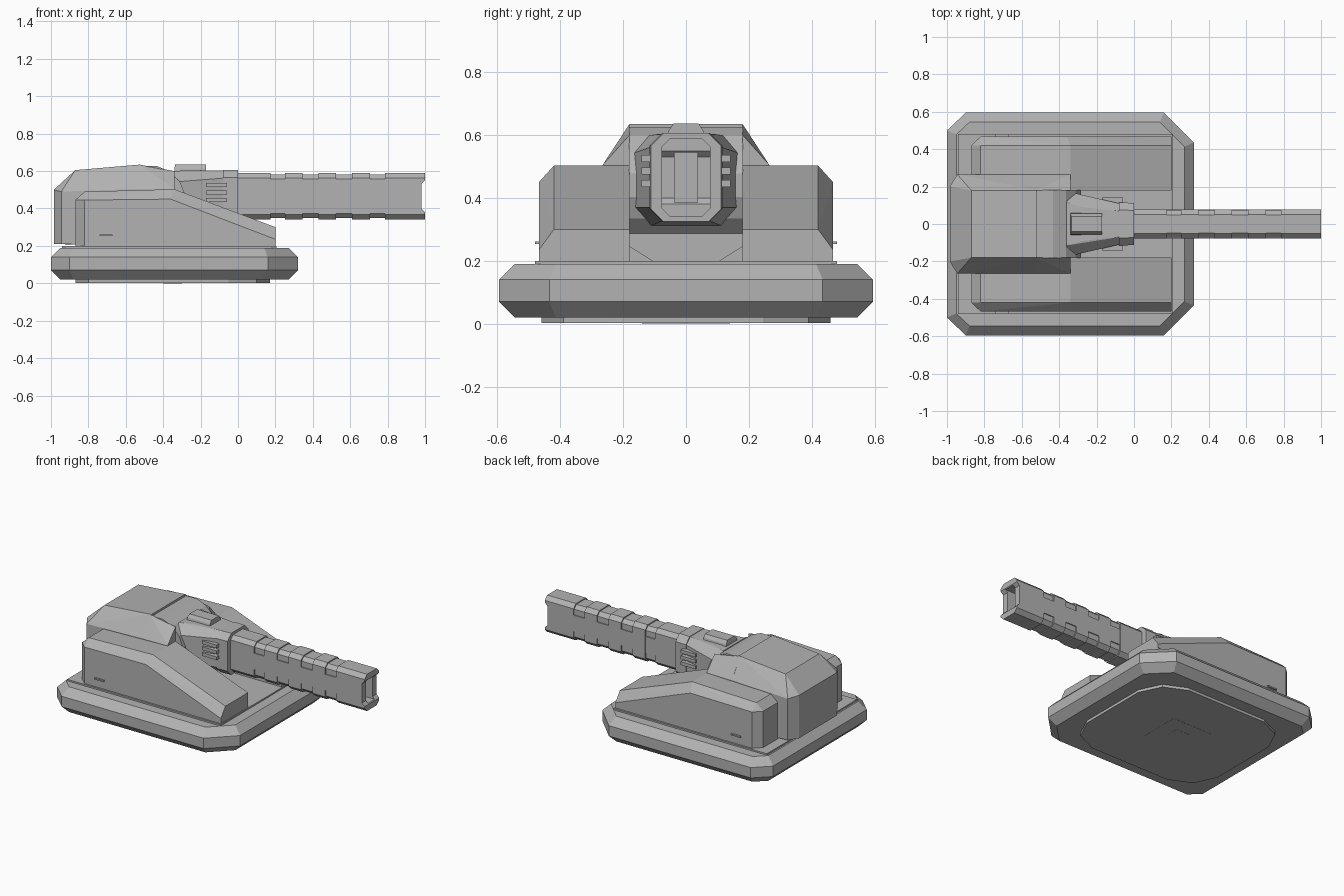
import bpy, bmesh, math

if "Cube" in bpy.data.objects:
    bpy.data.objects.remove(bpy.data.objects["Cube"])

grey = bpy.data.materials.new("armour grey")
grey.diffuse_color = (0.45, 0.45, 0.45, 1)
grey.use_nodes = True
grey.node_tree.nodes["Principled BSDF"].inputs["Base Color"].default_value = grey.diffuse_color


def solid(name, pts, sym=False, flip=False):
    """Convex flat-faced solid; sym mirrors points across y, flip makes the other-side copy."""
    if sym:
        pts = [(x, s * y, z) for x, y, z in pts for s in (1, -1)]
    if flip:
        pts = [(x, -y, z) for x, y, z in pts]
    bm = bmesh.new()
    for p in pts:
        bm.verts.new(p)
    r = bmesh.ops.convex_hull(bm, input=bm.verts[:])
    junk = [v for v in set(r["geom_interior"] + r["geom_unused"])
            if isinstance(v, bmesh.types.BMVert) and v.is_valid]
    bmesh.ops.delete(bm, geom=junk, context='VERTS')
    bmesh.ops.dissolve_limit(bm, angle_limit=0.01, verts=bm.verts[:], edges=bm.edges[:])
    bmesh.ops.recalc_face_normals(bm, faces=bm.faces[:])
    me = bpy.data.meshes.new(name)
    bm.to_mesh(me)
    bm.free()
    me.materials.append(grey)
    ob = bpy.data.objects.new(name, me)
    bpy.context.collection.objects.link(ob)
    return ob


def box(name, x0, x1, y0, y1, z0, z1):
    return solid(name, [(x, y, z) for x in (x0, x1) for y in (y0, y1) for z in (z0, z1)])


def octo(x, hy, z0, z1, c):
    """Half of an eight-sided section across the gun."""
    return [(x, hy, z0 + c), (x, hy, z1 - c), (x, hy - c, z0), (x, hy - c, z1)]


# base slab: eight-sided outline with bevelled rim
def outline(d, z):
    k = d * 0.42
    return [(-1 + d, 0.5 - k, z), (-0.9 + k, 0.595 - d, z),
            (0.16 - k, 0.595 - d, z), (0.32 - d, 0.435 - k, z)]

solid("base_slab", outline(0.05, 0.02) + outline(0, 0.07) + outline(0, 0.14) + outline(0.05, 0.19), True)

# underside foot and its centre plates
foot = [(0.52, 0.245), (0.45, 0.39), (0.3, 0.46)]
solid("base_foot", [(-0.35 + s * x, y, z) for x, y in foot for s in (1, -1) for z in (0.002, 0.03)], True)
box("foot_hatch", -0.5, -0.2, -0.14, 0.14, 0.001, 0.01)
box("foot_plug", -0.4, -0.3, -0.05, 0.05, 0, 0.01)

# deck under the superstructure
box("deck", -0.94, 0.205, -0.48, 0.48, 0.185, 0.2)

# side armour housings with handles
for side, f in (("left", False), ("right", True)):
    solid("side_armour_" + side, [
        (-0.87, 0.18, 0.195), (-0.87, 0.42, 0.195), (-0.82, 0.468, 0.195),
        (-0.87, 0.18, 0.445), (-0.87, 0.42, 0.445), (-0.82, 0.468, 0.445),
        (-0.82, 0.18, 0.49), (-0.82, 0.42, 0.49),
        (-0.34, 0.18, 0.503), (-0.34, 0.42, 0.503), (-0.36, 0.468, 0.45),
        (0.2, 0.18, 0.3), (0.2, 0.42, 0.3), (0.2, 0.468, 0.235),
        (0.2, 0.18, 0.195), (0.2, 0.468, 0.195)], flip=f)
    s = -1 if f else 1
    box("handle_" + side, -0.74, -0.67, s * 0.46, s * 0.48, 0.253, 0.262)
    # cheek beside the trunnion drum
    solid("cheek_" + side, [(-0.53, 0.18, 0.635), (-0.34, 0.18, 0.6), (-0.34, 0.265, 0.505),
          (-0.53, 0.265, 0.505)] + [(x, y, 0.25) for x in (-0.53, -0.34) for y in (0.18, 0.265)], flip=f)

# central turret body
solid("turret_body", [
    (-0.985, 0.2, 0.21), (-0.945, 0.265, 0.21), (-0.985, 0.2, 0.5), (-0.945, 0.265, 0.49),
    (-0.87, 0.18, 0.605), (-0.52, 0.18, 0.635), (-0.52, 0.265, 0.505), (-0.52, 0.265, 0.2)], True)
solid("turret_neck", [(x, y, z) for x in (-0.55, -0.36)
      for y, z in ((0.18, 0.3), (0.18, 0.245), (0.1, 0.195))], True)

# trunnion drum
solid("trunnion_drum", [(-0.47 + 0.19 * math.cos(a), 0.182, 0.44 + 0.19 * math.sin(a))
      for a in (math.tau * (i + 0.5) / 16 for i in range(16))], True)

# mantlet, collar, side fins and top sight
solid("mantlet", octo(-0.36, 0.175, 0.31, 0.6, 0.06) + octo(-0.27, 0.14, 0.325, 0.603, 0.05)
      + octo(-0.07, 0.108, 0.33, 0.603, 0.04), True)
solid("collar", octo(-0.08, 0.116, 0.325, 0.606, 0.04) + octo(0, 0.112, 0.325, 0.606, 0.04), True)
for s in (1, -1):
    for i in range(3):
        z = 0.435 + 0.04 * i
        box("mantlet_fin", -0.17, -0.06, s * 0.09, s * 0.142, z, z + 0.022)
solid("top_sight", [(-0.34, 0.06, 0.59), (-0.17, 0.06, 0.59), (-0.34, 0.055, 0.615), (-0.17, 0.055, 0.615),
                    (-0.335, 0.04, 0.636), (-0.17, 0.04, 0.636)], True)

# barrel core with raised bands and side strips
barrel = [solid("barrel_core", octo(-0.02, 0.071, 0.348, 0.582, 0.024) + octo(1, 0.071, 0.348, 0.582, 0.024), True)]
for a, b in ((0, 0.175), (0.25, 0.345), (0.43, 0.525), (0.61, 0.705), (0.785, 1)):
    barrel.append(solid("barrel_band", octo(a, 0.078, 0.341, 0.589, 0.026) + octo(b, 0.078, 0.341, 0.589, 0.026), True))
strips = solid("barrel_side_strip", [(x, 0.0775, z) for x in (0, 0.97) for z in (0.41, 0.52)], True)

# muzzle: scooped end and deep slot
scoop = solid("muzzle_scoop_cutter", [(1.02, 0.2, 0.57), (0.98, 0.2, 0.53), (0.98, 0.2, 0.4), (1.02, 0.2, 0.36)], True)
slot = box("muzzle_slot_cutter", 0.9, 1.05, -0.036, 0.036, 0.385, 0.545)
for ob in (barrel[0], barrel[-1], strips):
    for cutter in (scoop, slot):
        m = ob.modifiers.new("cut", 'BOOLEAN')
        m.operation = 'DIFFERENCE'
        m.object = cutter
        m.solver = 'EXACT'
for cutter in (scoop, slot):
    cutter.hide_render = True
    cutter.hide_set(True)
